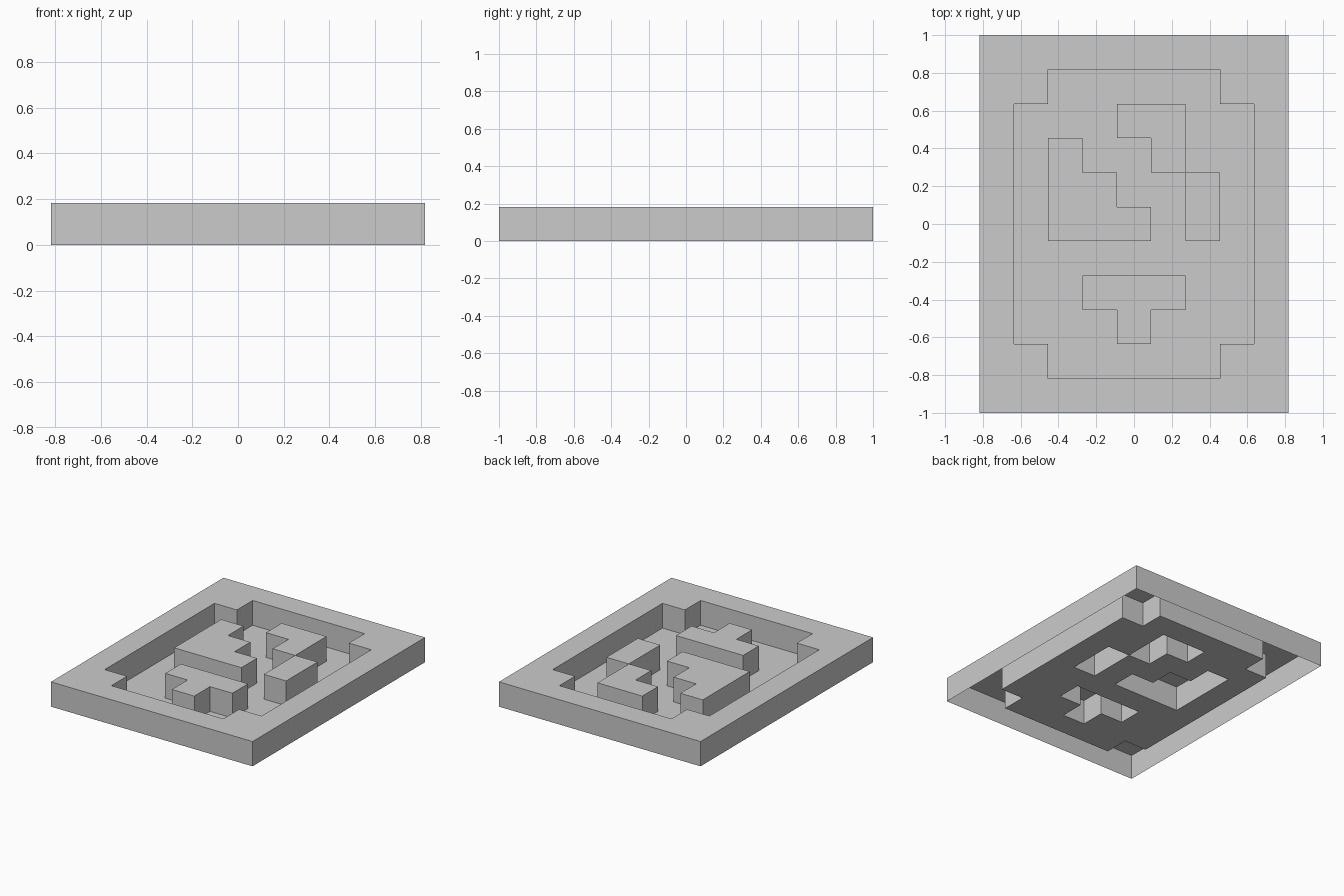
import bpy, bmesh

if "Cube" in bpy.data.objects:
    bpy.data.objects.remove(bpy.data.objects["Cube"])

CELL = 2 / 11

# Relief plan seen from above: '#' raised, '.' sunken floor
PLAN = [
    "#########",
    "##.....##",
    "#...##..#",
    "#.#..#..#",
    "#.##..#.#",
    "#.###.#.#",
    "#.......#",
    "#..###..#",
    "#...#...#",
    "##.....##",
    "#########",
]
ROWS, COLS = len(PLAN), len(PLAN[0])

# Flat sheet of square cells at floor level
bm = bmesh.new()
verts = [[bm.verts.new(((c - COLS / 2) * CELL, (ROWS / 2 - r) * CELL, 0))
          for c in range(COLS + 1)] for r in range(ROWS + 1)]
raised = []
for r in range(ROWS):
    for c in range(COLS):
        face = bm.faces.new((verts[r + 1][c], verts[r + 1][c + 1],
                             verts[r][c + 1], verts[r][c]))
        if PLAN[r][c] == "#":
            raised.append(face)

# Raise rim and islands; the shell stays open underneath
result = bmesh.ops.extrude_face_region(bm, geom=raised)
top_verts = [g for g in result["geom"] if isinstance(g, bmesh.types.BMVert)]
bmesh.ops.translate(bm, verts=top_verts, vec=(0, 0, CELL))
leftover = [f for f in raised if f.is_valid]
if leftover:
    bmesh.ops.delete(bm, geom=leftover, context='FACES')

# Merge coplanar cells into clean flat faces
bmesh.ops.dissolve_limit(bm, angle_limit=0.01, verts=bm.verts[:], edges=bm.edges[:])

mesh = bpy.data.meshes.new("relief_tile")
bm.to_mesh(mesh)
bm.free()
tile = bpy.data.objects.new("relief_tile", mesh)
bpy.context.collection.objects.link(tile)
